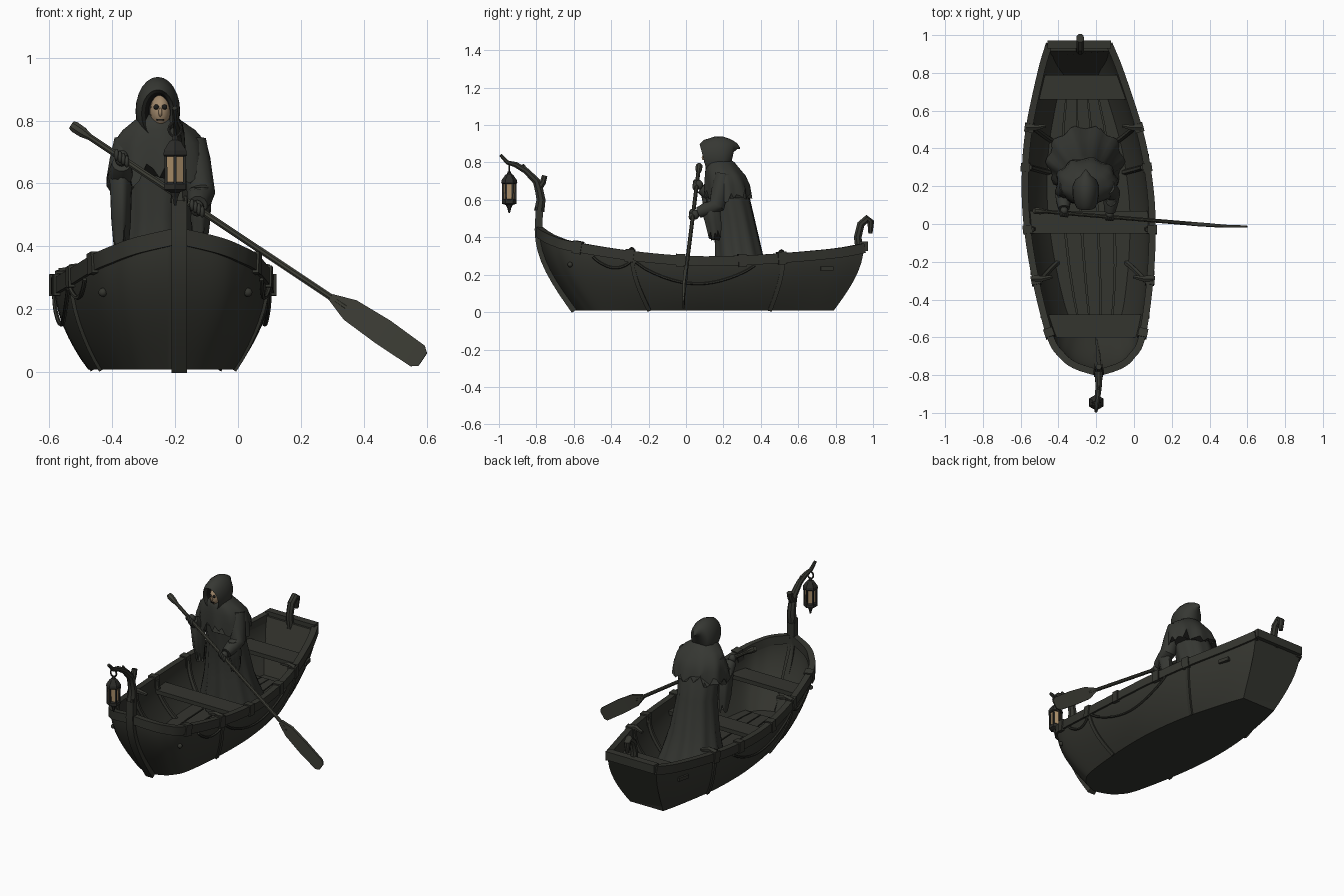
import bpy, bmesh, math, random
from mathutils import Vector, Matrix

if "Cube" in bpy.data.objects:
    bpy.data.objects.remove(bpy.data.objects["Cube"])
random.seed(4)
V = Vector

def mat(name, *rgb):
    m = bpy.data.materials.new(name)
    m.diffuse_color = (*rgb, 1)
    m.use_nodes = True
    m.node_tree.nodes["Principled BSDF"].inputs["Base Color"].default_value = m.diffuse_color
    return m

WOOD = mat("dark wood", .034, .035, .028)
OAR = mat("worn oar wood", .047, .048, .037)
ROBE = mat("robe cloth", .037, .039, .033)
METAL = mat("dark iron", .025, .025, .022)
SHADE = mat("hood shadow", .012, .012, .011)
GLASS = mat("lantern glow", .40, .27, .14)
BONE = mat("pale skin", .36, .25, .15)

def finish(name, bm, m, smooth=35):
    bmesh.ops.recalc_face_normals(bm, faces=bm.faces)
    me = bpy.data.meshes.new(name)
    bm.to_mesh(me)
    bm.free()
    me.materials.append(m)
    ob = bpy.data.objects.new(name, me)
    bpy.context.collection.objects.link(ob)
    if smooth:
        bpy.ops.object.select_all(action='DESELECT')
        ob.select_set(True)
        bpy.context.view_layer.objects.active = ob
        bpy.ops.object.shade_smooth_by_angle(angle=math.radians(smooth))
    return ob

def loft(name, rings, m, caps=(True, True), smooth=35):
    bm = bmesh.new()
    vs = [[bm.verts.new(p) for p in r] for r in rings]
    n = len(rings[0])
    for a, b in zip(vs, vs[1:]):
        for i in range(n):
            bm.faces.new((a[i], a[(i + 1) % n], b[(i + 1) % n], b[i]))
    if caps[0]:
        bm.faces.new(vs[0])
    if caps[1]:
        bm.faces.new(vs[-1])
    return finish(name, bm, m, smooth)

def tube(name, pts, rad, m, sides=8, ref=(0, 0, 1)):
    """Sweep an elliptical section (four sides give a box) along a path."""
    pts = [V(p) for p in pts]
    if not isinstance(rad, list):
        rad = [rad] * len(pts)
    k = math.sqrt(2) if sides == 4 else 1
    rings = []
    for i, p in enumerate(pts):
        t = (pts[min(i + 1, len(pts) - 1)] - pts[max(i - 1, 0)]).normalized()
        s = t.cross(V(ref)).normalized()
        w = s.cross(t)
        a, b = rad[i] if isinstance(rad[i], tuple) else (rad[i], rad[i])
        rings.append([p + s * a * k * math.cos(q) + w * b * k * math.sin(q)
                      for q in [(j + .5) * math.tau / sides for j in range(sides)]])
    return loft(name, rings, m)

def box(name, loc, size, m, rz=0):
    bm = bmesh.new()
    bmesh.ops.create_cube(bm, size=1, matrix=Matrix.Translation(loc) @ Matrix.Rotation(rz, 4, 'Z')
                          @ Matrix.Diagonal((*size, 1)))
    return finish(name, bm, m, 0)

def ball(name, loc, size, m):
    bm = bmesh.new()
    bmesh.ops.create_uvsphere(bm, u_segments=16, v_segments=10, radius=1,
                              matrix=Matrix.Translation(loc) @ Matrix.Diagonal((*size, 1)))
    return finish(name, bm, m, 60)

# Hull shape: sheer line stations (y, half width, z)
SHEER = [(-.785, .02, .44), (-.75, .125, .415), (-.7, .19, .39), (-.6, .25, .36), (-.3, .31, .312),
         (0, .34, .285), (.25, .335, .285), (.5, .3, .298), (.8, .22, .325), (.95, .168, .352)]
N = len(SHEER) - 1

def sheer(u):
    i = min(int(u), N - 1)
    f = u - i
    p = [V(SHEER[max(0, min(N, i + k))]) for k in (-1, 0, 1, 2)]
    return .5 * (2 * p[1] + (p[2] - p[0]) * f + (2 * p[0] - 5 * p[1] + 4 * p[2] - p[3]) * f * f
                 + (3 * p[1] - p[0] - 3 * p[2] + p[3]) * f ** 3)

def at(y):
    lo, hi = 0, N
    for _ in range(30):
        mid = (lo + hi) / 2
        lo, hi = (mid, hi) if sheer(mid)[0] < y else (lo, mid)
    return lo

def mid_x(y):
    return -.235 - .058 * y

def hull(u, t, side, inset=0, lift=0):
    y, h, z = sheer(u)
    yb = -.59 + (y + .785) / 1.735 * 1.38
    e = math.sin(t * math.pi / 2)
    yy = yb + (y - yb) * e
    w = max(h * .68 + h * .32 * e ** .9 - inset, .002)
    zb = .008 + lift
    return V((mid_x(yy) + side * w, yy, zb + (z - zb) * t))

LEV = [i / 8 for i in range(9)]
US = [i * N / 45 for i in range(46)]

def section(u, inset=0, lift=0):
    return [hull(u, t, -1, inset, lift) for t in LEV[::-1]] + [hull(u, t, 1, inset, lift) for t in LEV]

loft("hull", [section(u) + section(u, .025, .045)[::-1] for u in US], WOOD)
last = section(N)
loft("transom", [last, [p + V((0, -.035, 0)) for p in last]], WOOD)
tube("transom_rail", [hull(N, 1, -1), hull(N, 1, 1)], (.022, .026), WOOD, 4)

# Rails, clamps, ribs, bands and ropes on both sides
for s, tag in ((-1, "left"), (1, "right")):
    tube("rail_" + tag, [hull(u, 1, s, .008) - V((0, 0, .01)) for u in US], (.018, .026), WOOD, 4)
    for i, y in enumerate((-.58, -.3, -.03, .3, .51)):
        u = at(y)
        d = .022 / (sheer(u + .05)[0] - sheer(u - .05)[0]) * .1
        tube(f"rail_clamp_{tag}_{i}", [hull(u + k * d, 1, s, .008) - V((0, 0, .01)) for k in (-1, 1)],
             (.025, .034), WOOD, 4)
        if i:
            tube(f"rib_{tag}_{i}", [hull(u, t, s, .03, .045) for t in LEV], .015, WOOD, 6, (0, 1, 0))
    for i, y in enumerate((-.29, .52)):
        tube(f"hull_band_{tag}_{i}", [hull(at(y), t, s, -.003) for t in LEV], (.006, .011), WOOD, 4, (0, 1, 0))
    for i, y in enumerate((-.29, .51)):
        p = hull(at(y), 1, s, -.005)
        tube(f"rowlock_{tag}_{i}", [p + V((0, 0, .012)), p + V((-s * .05, 0, .022)), p + V((-s * .1, .01, .01))],
             [.02, .016, .01], WOOD, 6)
    for i, (y0, y1, sag) in enumerate(((-.27, .37, .34), (-.5, -.3, .14))):
        tube(f"rope_{tag}_{i}", [hull(at(y0 + (y1 - y0) * k / 14), .86 - sag * math.sin(math.pi * k / 14) ** .8,
                                      s, -.009) for k in range(15)], .007, WOOD, 6)
    p = hull(at(.765), .72, s, -.004)
    box("cleat_" + tag, p, (.02, .07, .022), WOOD, s * .25)
    ball("peg_" + tag, hull(at(-.64), .68, s, -.004), (.014, .014, .014), WOOD)

# Floor planks and benches follow the hull width
for i in range(5):
    k0, k1 = -1 + .4 * i + .02, -1 + .4 * i + .38
    rings = []
    for y in (-.62, -.5, -.3, 0, .3, .6, .85):
        a, b = hull(at(y), .12, -1, .03), hull(at(y), .12, 1, .03)
        c, w = (a + b) / 2, (b.x - a.x) / 2
        rings.append([V((c.x + k * w, c.y, z)) for k, z in ((k0, .05), (k1, .05), (k1, .064), (k0, .064))])
    loft(f"floor_plank_{i}", rings, WOOD, smooth=0)
for name, y0, y1, z in (("bow_bench", -.6, -.48, .24), ("middle_bench", -.05, .07, .21), ("stern_bench", .66, .79, .23)):
    rings = []
    for y in (y0, y1):
        w = sheer(at(y))[1] - .028
        rings.append([V((mid_x(y) + k * w, y, z + d)) for k, d in ((-1, 0), (1, 0), (1, .025), (-1, .025))])
    loft(name, rings, WOOD, smooth=0)

# Stem post growing into a forked branch, and the stern hook
bx = -.187
stem = [hull(0, t, 0) - V((0, .004, 0)) for t in LEV]
tube("stem_post", [V((bx, p.y, p.z)) for p in stem] + [V((bx, -.786, .5)), V((bx, -.785, .56))],
     (.024, .02), WOOD, 4, (0, 1, 0))
tube("stem_trunk", [(bx, -.785, .54), (bx, -.775, .6), (bx, -.785, .65), (bx, -.8, .7), (bx, -.855, .755),
                    (bx - .005, -.91, .788), (bx - .01, -.955, .8), (bx - .015, -.992, .84)],
     [.03, .026, .024, .022, .018, .016, .012, .009], WOOD, 8, (1, 0, 0))
tube("stem_fork", [(bx, -.79, .66), (bx, -.765, .695), (bx, -.755, .73)], [.022, .018, .016], WOOD, 8, (1, 0, 0))
tube("twig", [(bx, -.85, .75), (bx, -.872, .79)], [.013, .007], WOOD, 6, (1, 0, 0))
tube("stern_hook", [(-.285, .93, .32), (-.285, .918, .4), (-.285, .935, .47), (-.285, .97, .5), (-.285, .988, .485),
                    (-.285, .986, .42)], [.024, .022, .022, .022, .02, .012], WOOD, 8, (1, 0, 0))

# Lantern
lx, ly = -.2, -.945
def lathe(name, prof, m, sides=6):
    return loft(name, [[V((lx + r * math.cos(a), ly + r * math.sin(a), z)) for a in
                        [(j + .5) * math.tau / sides for j in range(sides)]] for r, z in prof], m, smooth=0)
lathe("lantern_base", [(.004, .53), (.01, .555), (.018, .572), (.04, .58), (.04, .598), (.032, .604)], METAL)
lathe("lantern_glass", [(.029, .6), (.031, .69)], GLASS)
lathe("lantern_roof", [(.038, .685), (.043, .69), (.041, .705), (.022, .733), (.012, .738), (.008, .752)], METAL)
for j in range(6):
    a = (j + .5) * math.tau / 6
    c, q = math.cos(a), math.sin(a)
    tube(f"lantern_bar_{j}", [(lx + .033 * c, ly + .033 * q, .595), (lx + .035 * c, ly + .035 * q, .695)],
         .0045, METAL, 4, (0, 1, 0))
tube("lantern_ring", [(lx + .02 * math.sin(k * math.tau / 16), ly, .772 + .022 * math.cos(k * math.tau / 16))
                      for k in range(17)], .005, METAL, 6, (0, 1, 0))

# Robe and cape with folds and ragged hems
def cloth(name, rows, folds, hem, m=ROBE, n=48):
    rings = []
    for i, (z, cx, cy, rx, ry, f) in enumerate(rows):
        ring = []
        for j in range(n):
            a = j * math.tau / n
            k = 1 + f * math.cos(folds * a + i * .3)
            dz = random.uniform(-hem, hem) if i == 0 else 0
            ring.append(V((cx + rx * k * math.cos(a), cy + ry * k * math.sin(a), z + dz)))
        rings.append(ring)
    return loft(name, rings, m, smooth=50)
cloth("robe", [(.08, -.258, .33, .2, .185, .06), (.18, -.26, .305, .17, .16, .05), (.3, -.26, .285, .142, .128, .04),
               (.5, -.258, .258, .112, .108, .03), (.6, -.255, .238, .118, .105, .02), (.76, -.25, .2, .1, .08, 0)], 10, .02)
cloth("cape", [(.625, -.25, .225, .163, .125, .05), (.68, -.25, .22, .158, .12, .03), (.73, -.25, .21, .147, .108, .02),
               (.77, -.252, .195, .115, .09, .01), (.8, -.255, .185, .075, .075, 0), (.82, -.255, .18, .05, .05, 0)], 9, .04)

# Hood, open at the front, with a face inside
hx = -.255
rows = [(.14, .825, .03, .05), (.115, .825, .042, .065), (.093, .822, .052, .076), (.115, .828, .062, .092),
        (.155, .833, .07, .106), (.2, .83, .071, .108), (.235, .846, .056, .08), (.255, .885, .028, .03),
        (.275, .887, .014, .014), (.288, .876, .004, .005)]
hood = loft("hood", [[V((hx + rx * math.cos(a), y - .02 * math.sin(a) * (y < .13), z + rz * math.sin(a))) for a in
                      [j * math.tau / 24 for j in range(24)]] for y, z, rx, rz in rows], ROBE, smooth=50)
hood.data.materials.append(SHADE)
for i, f in enumerate(hood.data.polygons):
    if i < 24 or len(f.vertices) > 4 and f.center.y < .2:
        f.material_index = 1
ball("face", (-.247, .135, .83), (.033, .042, .052), BONE)
for s in (-1, 1):
    ball(f"eye_socket_{s}", (-.247 + s * .013, .098, .843), (.009, .006, .008), SHADE)
ball("nose", (-.247, .094, .826), (.006, .01, .014), BONE)
box("mouth", (-.247, .1, .803), (.024, .009, .005), SHADE)

# Oar: shaft, knob and flat blade
o0, o1, o2 = V((-.52, .07, .78)), V((.32, .0, .222)), V((.588, -.015, .04))
d = (o2 - o0).normalized()
tube("oar_shaft", [o0, o1 + d * .03], .011, OAR, 8, (0, 1, 0))
tube("oar_knob", [o0 - d * .012, o0, o0 + d * .03, o0 + d * .06], [.014, .019, .018, .011], OAR, 8, (0, 1, 0))
tube("oar_blade", [o1 - d * .03, o1 + d * .045, o1 + d * .17, o2 - d * .02, o2],
     [(.011, .01), (.037, .009), (.043, .007), (.04, .006), (.024, .004)], OAR, 4, (0, 1, 0))

# Arms, hanging sleeves and hands gripping the shaft
for tag, sh, el, x in (("left", (-.35, .2, .735), (-.375, .165, .6), -.37), ("right", (-.145, .2, .735), (-.118, .165, .57), -.13)):
    f = (x - o0.x) / (o1.x - o0.x)
    grip = o0.lerp(o1, f)
    sh, el = V(sh), V(el)
    wr = grip.lerp(el, .22)
    tube("sleeve_" + tag, [sh, sh.lerp(el, .5), el, el.lerp(wr, .5), wr], [.045, .048, .046, .04, .03], ROBE, 12, (1, 0, 0))
    b = el.lerp(wr, .35)
    cloth("sleeve_drape_" + tag, [(.41, b.x, b.y + .025, .022, .03, .15), (.48, b.x, b.y + .015, .03, .042, .1),
                                  (b.z, b.x, b.y, .036, .052, .05), (b.z + .03, b.x, b.y, .028, .035, 0)], 5, .03, n=20)
    ball("hand_" + tag, grip + V((0, .012, 0)), (.022, .022, .026), ROBE)
    for k in range(4):
        c = grip + d * (k - 1.5) * .013
        ball(f"finger_{tag}_{k}", c - V((0, .008, 0)), (.008, .014, .019), ROBE)
